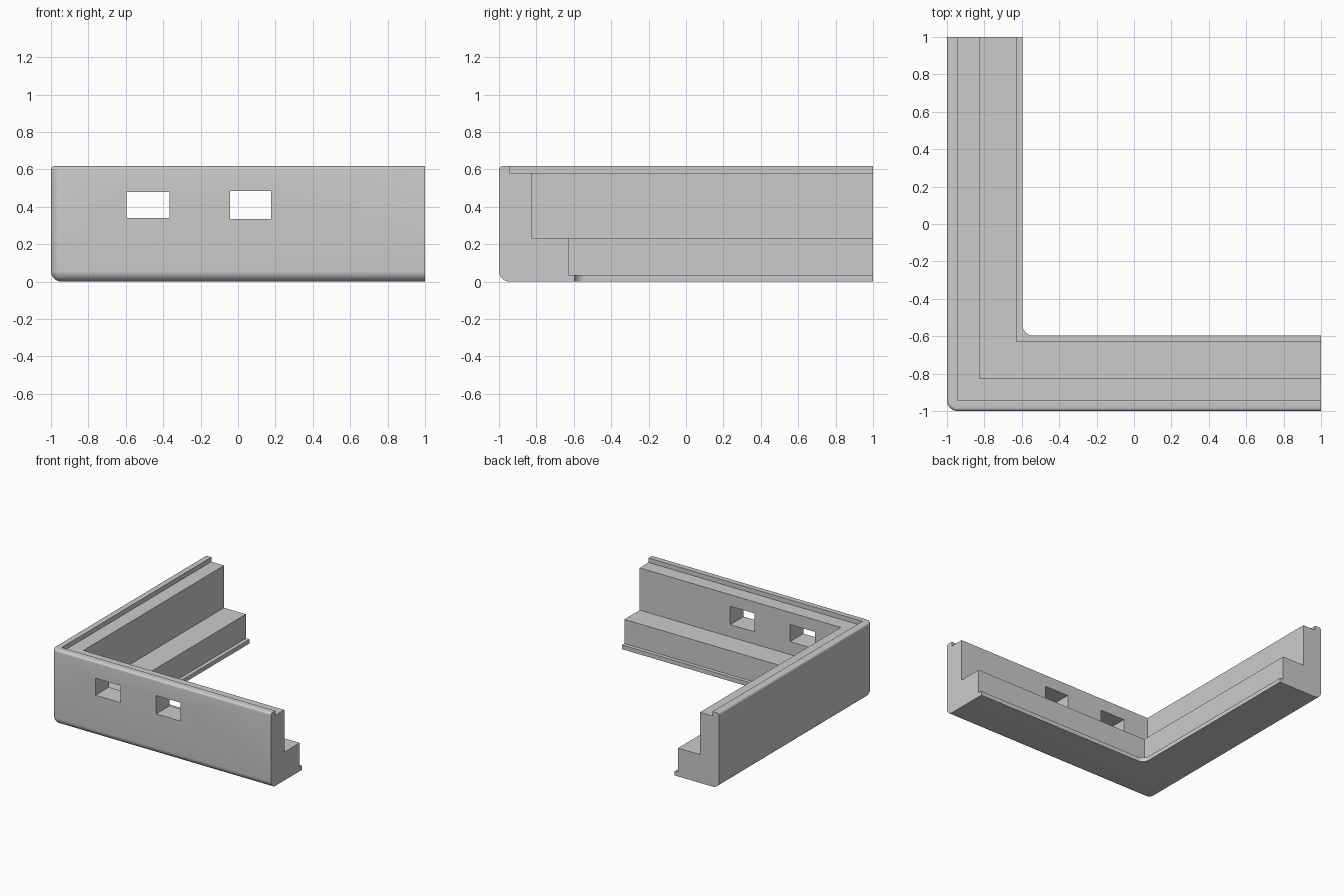
import bpy, bmesh
from math import sin, cos, pi, radians

cube = bpy.data.objects.get("Cube")
if cube:
    bpy.data.objects.remove(cube, do_unlink=True)

grey = bpy.data.materials.new("mid grey")
grey.use_nodes = True
color = (0.6, 0.6, 0.6, 1)
grey.diffuse_color = color
grey.node_tree.nodes["Principled BSDF"].inputs["Base Color"].default_value = color

STEPS = 10
CORNER = 0.057     # plan radius of the outer corner
HEIGHT = 0.617


def fillet(cd, cz, r, start, end, n):
    """Arc points (depth, height) around a profile corner."""
    angles = [start + (end - start) * i / n for i in range(n + 1)]
    return [(cd + r * cos(a), cz + r * sin(a)) for a in angles]


# Wall section: depth inward from the outer face, and height
section = fillet(CORNER, CORNER, CORNER, 1.5 * pi, pi, STEPS)
section += fillet(0.018, HEIGHT - 0.018, 0.018, pi, pi / 2, 5)
section += [(CORNER, HEIGHT), (CORNER, 0.58), (0.173, 0.58), (0.173, 0.233),
            (0.372, 0.233), (0.372, 0.035), (0.403, 0.035), (0.403, 0)]


def plan_path(d):
    """Plan of one section point: along the right arm, round the corner, along the front."""
    r = 0.06 if d > 0.4 else max(0, CORNER - d)
    c = -1 + d + r
    turn = [(c - r * cos(a), c - r * sin(a))
            for a in (pi / 2 * i / STEPS for i in range(STEPS + 1))]
    return [(-1 + d, 1)] + turn + [(1, -1 + d)]


# Corner frame swept from the section
bm = bmesh.new()
rows = [[bm.verts.new((x, y, z)) for x, y in plan_path(d)] for d, z in section]
for a, b in zip(rows, rows[1:] + rows[:1]):
    for i in range(len(a) - 1):
        bm.faces.new((a[i], a[i + 1], b[i + 1], b[i]))
bm.faces.new([r[0] for r in rows])
bm.faces.new([r[-1] for r in reversed(rows)])
bmesh.ops.remove_doubles(bm, verts=bm.verts, dist=0.0001)
bmesh.ops.recalc_face_normals(bm, faces=bm.faces)
mesh = bpy.data.meshes.new("corner_frame")
bm.to_mesh(mesh)
bm.free()
frame = bpy.data.objects.new("corner_frame", mesh)
bpy.context.collection.objects.link(frame)
mesh.materials.append(grey)

# Two rectangular windows through the front wall
for name, x0, x1, z0, z1 in (("right_window", -0.595, -0.367, 0.34, 0.48),
                             ("left_window", -0.043, 0.177, 0.334, 0.485)):
    bpy.ops.mesh.primitive_cube_add(size=1, location=((x0 + x1) / 2, -0.9, (z0 + z1) / 2))
    cutter = bpy.context.object
    cutter.name = name + "_cutter"
    cutter.scale = (x1 - x0, 0.4, z1 - z0)
    cutter.data.materials.append(grey)
    cutter.hide_render = True
    cutter.hide_set(True)
    cut = frame.modifiers.new(name, "BOOLEAN")
    cut.operation = "DIFFERENCE"
    cut.solver = "EXACT"
    cut.object = cutter

# Smooth the rounded edges, keep the steps sharp
bpy.ops.object.select_all(action="DESELECT")
frame.select_set(True)
bpy.context.view_layer.objects.active = frame
for m in list(frame.modifiers):
    bpy.ops.object.modifier_apply(modifier=m.name)
bpy.ops.object.shade_smooth_by_angle(angle=radians(30))
for o in [o for o in bpy.data.objects if o.name.endswith("_cutter")]:
    bpy.data.objects.remove(o, do_unlink=True)
